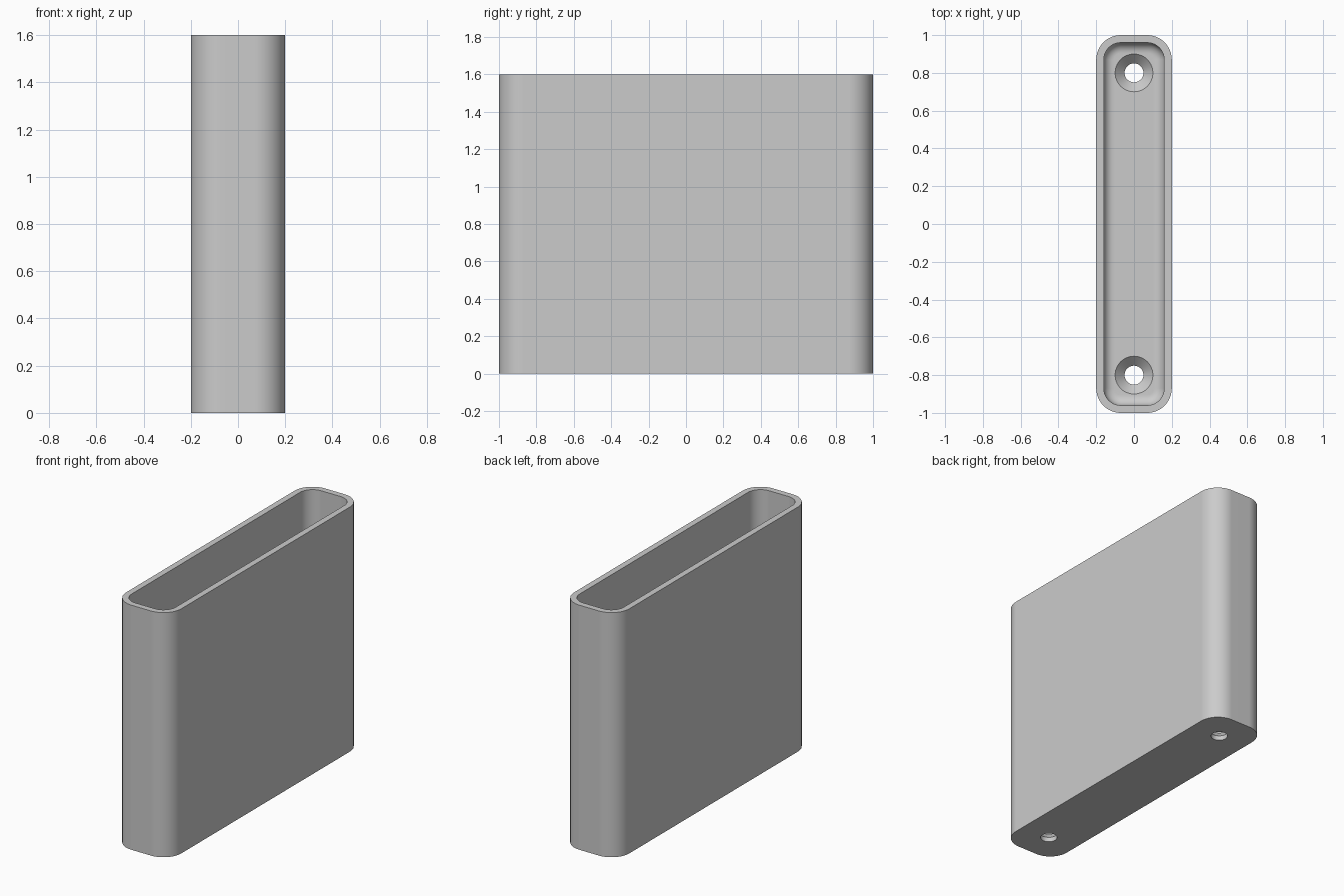
import bpy, bmesh, math

if "Cube" in bpy.data.objects:
    bpy.data.objects.remove(bpy.data.objects["Cube"], do_unlink=True)

HALF_X, HALF_Y, HEIGHT = 0.2, 1.0, 1.6
CORNER, WALL, FLOOR, FILLET = 0.13, 0.04, 0.08, 0.055
HOLE, SINK, HOLE_Y, SINK_DEPTH = 0.05, 0.1, 0.8, 0.05
CORNER_STEPS, FILLET_STEPS, HOLE_STEPS = 12, 8, 48

bm = bmesh.new()


def rounded_ring(inset, z):
    """Rounded rectangle, inset from the outer wall."""
    r = CORNER - inset
    cx, cy = HALF_X - CORNER, HALF_Y - CORNER
    ring = []
    for q, (sx, sy) in enumerate([(1, 1), (-1, 1), (-1, -1), (1, -1)]):
        for i in range(CORNER_STEPS + 1):
            a = (q + i / CORNER_STEPS) * math.pi / 2
            ring.append(bm.verts.new((sx * cx + r * math.cos(a),
                                      sy * cy + r * math.sin(a), z)))
    return ring


def circle_ring(y, r, z):
    angles = [2 * math.pi * i / HOLE_STEPS for i in range(HOLE_STEPS)]
    return [bm.verts.new((r * math.cos(a), y + r * math.sin(a), z)) for a in angles]


def loft(rings):
    for low, high in zip(rings, rings[1:]):
        for i in range(len(low)):
            j = (i + 1) % len(low)
            bm.faces.new((low[i], low[j], high[j], high[i]))


def fill(rings):
    """Flat face bounded by the first ring, with the others as holes."""
    edges = [bm.edges.get((r[i - 1], r[i])) for r in rings for i in range(len(r))]
    bmesh.ops.triangle_fill(bm, edges=edges, use_beauty=True)


# Outer wall, rim, inner wall and rounded transition to the floor
shell = [rounded_ring(0, 0), rounded_ring(0, HEIGHT), rounded_ring(WALL, HEIGHT)]
for i in range(FILLET_STEPS + 1):
    a = i / FILLET_STEPS * math.pi / 2
    shell.append(rounded_ring(WALL + FILLET * (1 - math.cos(a)),
                              FLOOR + FILLET * (1 - math.sin(a))))
loft(shell)

# Countersunk screw holes
holes = []
for y in (-HOLE_Y, HOLE_Y):
    hole = [circle_ring(y, HOLE, 0), circle_ring(y, HOLE, FLOOR - SINK_DEPTH),
            circle_ring(y, SINK, FLOOR)]
    loft(hole)
    holes.append(hole)

# Underside and inner floor
fill([shell[0]] + [h[0] for h in holes])
fill([shell[-1]] + [h[-1] for h in holes])
bmesh.ops.recalc_face_normals(bm, faces=bm.faces[:])

mesh = bpy.data.meshes.new("open_holder")
bm.to_mesh(mesh)
bm.free()
holder = bpy.data.objects.new("open_holder", mesh)
bpy.context.collection.objects.link(holder)

# Plain grey finish
grey = bpy.data.materials.new("light_grey")
grey.use_nodes = True
colour = (0.6, 0.6, 0.6, 1)
grey.diffuse_color = colour
grey.node_tree.nodes["Principled BSDF"].inputs["Base Color"].default_value = colour
mesh.materials.append(grey)

# Smooth rounded parts, crisp rims
bpy.ops.object.select_all(action="DESELECT")
holder.select_set(True)
bpy.context.view_layer.objects.active = holder
bpy.ops.object.shade_smooth_by_angle(angle=math.radians(30))
weighted = holder.modifiers.new("flat_normals", "WEIGHTED_NORMAL")
weighted.keep_sharp = True
